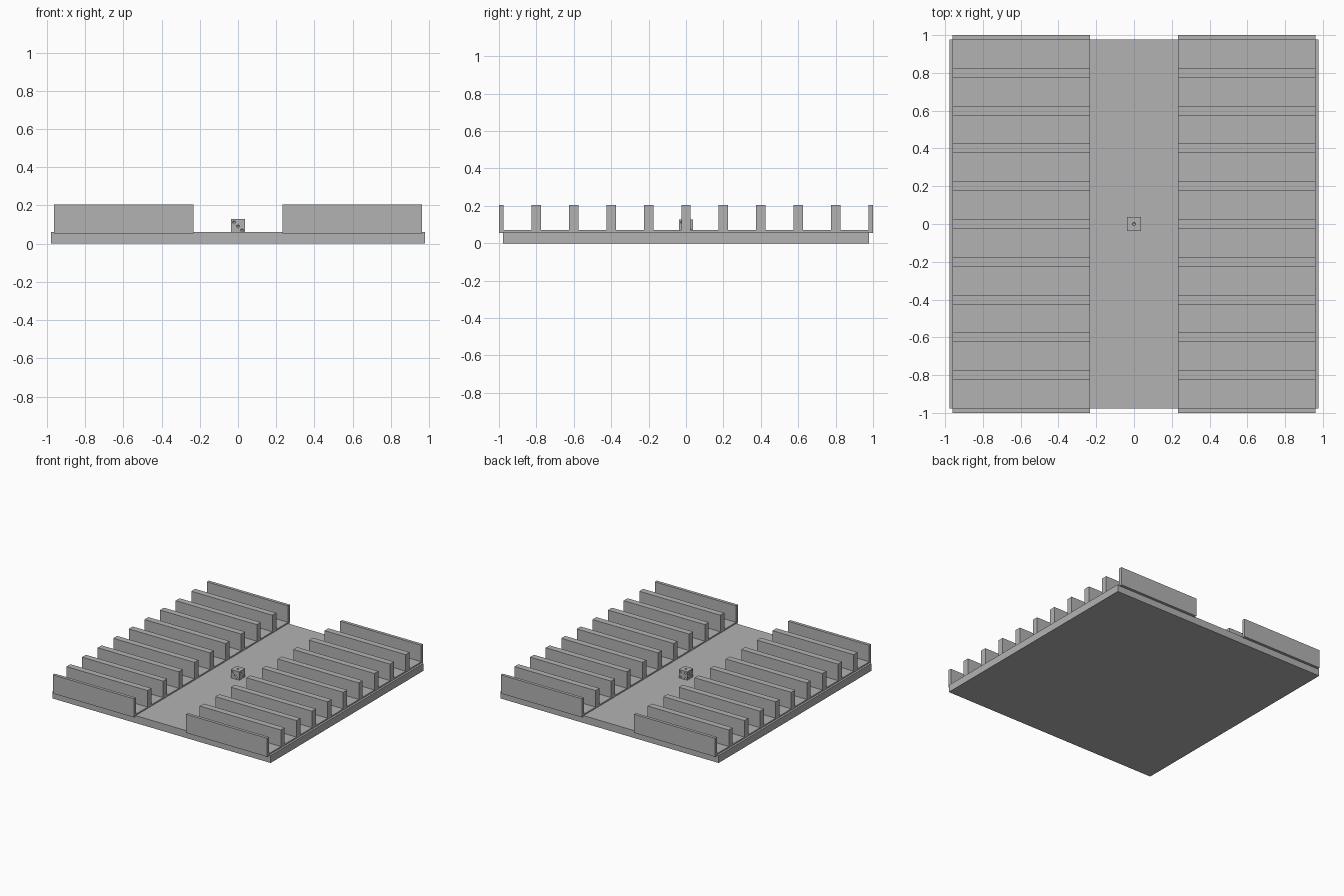
import bpy, bmesh
from mathutils import Vector

if "Cube" in bpy.data.objects:
    bpy.data.objects.remove(bpy.data.objects["Cube"])

GREY = bpy.data.materials.new("plain grey")
GREY.diffuse_color = (0.45, 0.45, 0.45, 1)
GREY.use_nodes = True
GREY.node_tree.nodes["Principled BSDF"].inputs["Base Color"].default_value = GREY.diffuse_color


def make_object(name, bm):
    bmesh.ops.recalc_face_normals(bm, faces=bm.faces)
    mesh = bpy.data.meshes.new(name)
    bm.to_mesh(mesh)
    bm.free()
    mesh.materials.append(GREY)
    ob = bpy.data.objects.new(name, mesh)
    bpy.context.collection.objects.link(ob)
    return ob


def box(name, centre, size):
    bm = bmesh.new()
    bmesh.ops.create_cube(bm, size=1)
    for v in bm.verts:
        v.co = Vector(centre) + Vector(a * b for a, b in zip(v.co, size))
    return make_object(name, bm)


# Base board
box("base_board", (0, 0, 0.03), (1.956, 1.956, 0.06))

# Slotted racks: a comb profile in the y-z plane, extruded along x
BOTTOM, FLOOR, TOP, PITCH, WALL = 0.054, 0.071, 0.205, 0.2, 0.025


def rack(name, x0, x1):
    profile = [(1, BOTTOM), (-1, BOTTOM), (-1, TOP)]
    for i in range(10):
        a = -1 + i * PITCH + WALL
        b = -1 + (i + 1) * PITCH - WALL
        profile += [(a, TOP), (a, FLOOR), (b, FLOOR), (b, TOP)]
    profile.append((1, TOP))
    bm = bmesh.new()
    face = bm.faces.new([bm.verts.new((x0, y, z)) for y, z in profile])
    ext = bmesh.ops.extrude_face_region(bm, geom=[face])
    moved = [g for g in ext["geom"] if isinstance(g, bmesh.types.BMVert)]
    bmesh.ops.translate(bm, verts=moved, vec=(x1 - x0, 0, 0))
    make_object(name, bm)


rack("left_rack", -0.962, -0.234)
rack("right_rack", 0.234, 0.962)

# Die in the middle of the aisle
SIZE, CENTRE = 0.075, Vector((0, 0, 0.0905))
die = box("die", CENTRE, (SIZE,) * 3)

# Pip dents: (outward normal, u axis, v axis, pip positions)
X, Y, Z = Vector((1, 0, 0)), Vector((0, 1, 0)), Vector((0, 0, 1))
two = [(-1, 1), (1, -1)]
four = two + [(1, 1), (-1, -1)]
sides = [
    (Z, X, Y, [(0, 0)]),
    (X, Y, Z, two),
    (-Y, X, Z, two + [(0, 0)]),
    (Y, X, Z, four),
    (-X, Y, Z, four + [(0, 0)]),
    (-Z, X, Y, four + [(-1, 0), (1, 0)]),
]
bm = bmesh.new()
for normal, u, v, pips in sides:
    for a, b in pips:
        pip = bmesh.ops.create_uvsphere(bm, u_segments=12, v_segments=8, radius=0.008)
        pos = CENTRE + normal * SIZE / 2 + (u * a + v * b) * 0.021
        bmesh.ops.translate(bm, verts=pip["verts"], vec=pos)
cutter = make_object("pip_cutter", bm)
cutter.hide_render = True
cutter.hide_set(True)
mod = die.modifiers.new("pips", 'BOOLEAN')
mod.operation = 'DIFFERENCE'
mod.solver = 'EXACT'
mod.object = cutter
